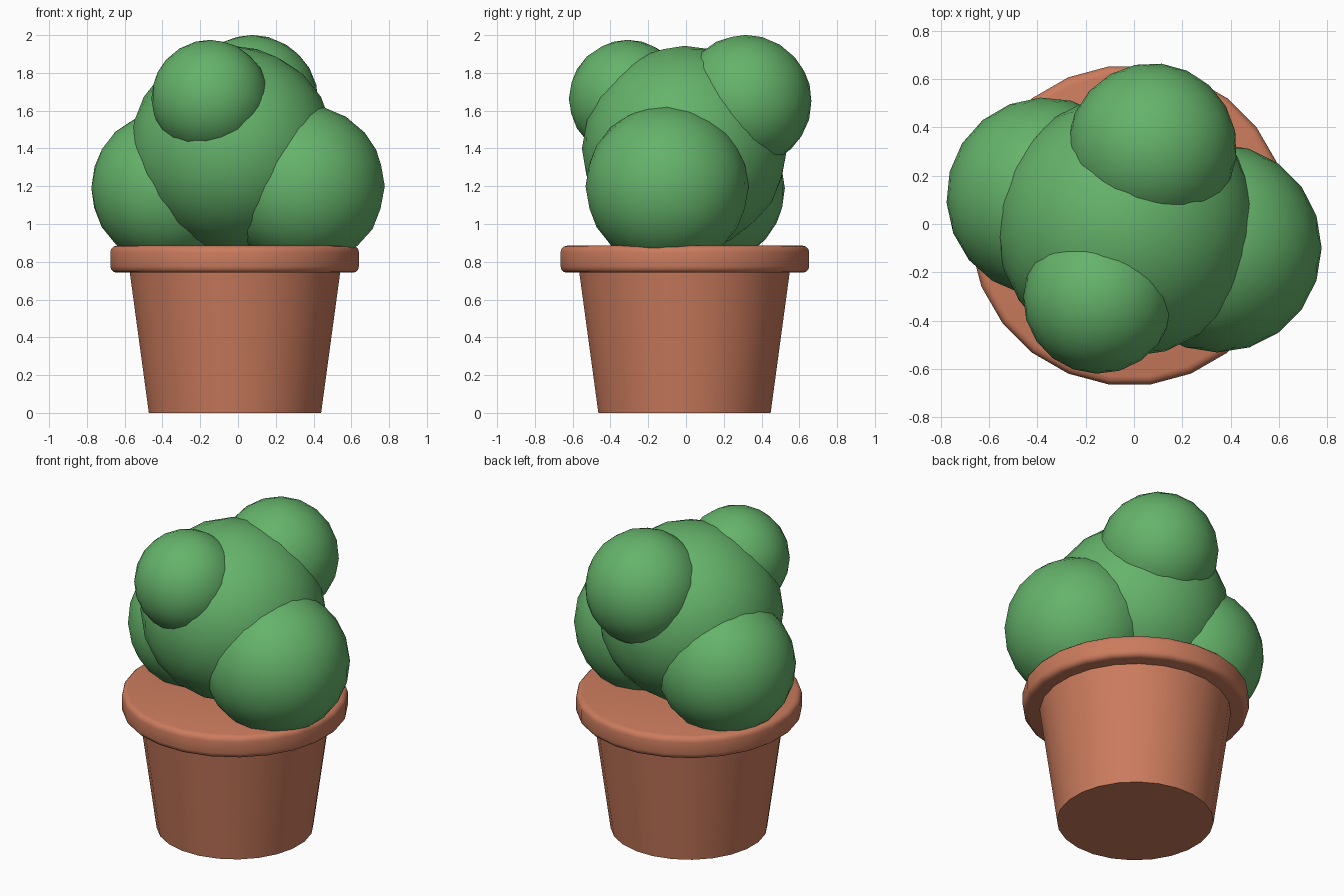
import bpy, bmesh, math
from mathutils import Matrix

if "Cube" in bpy.data.objects:
    bpy.data.objects.remove(bpy.data.objects["Cube"])

def material(name, rgb):
    m = bpy.data.materials.new(name)
    m.diffuse_color = (*rgb, 1)
    m.use_nodes = True
    m.node_tree.nodes["Principled BSDF"].inputs["Base Color"].default_value = m.diffuse_color
    return m

terracotta = material("terracotta", (0.60, 0.20, 0.11))
leaf_green = material("leaf_green", (0.13, 0.45, 0.145))

def finish(bm, name, mat, angle):
    bmesh.ops.recalc_face_normals(bm, faces=bm.faces)
    me = bpy.data.meshes.new(name)
    bm.to_mesh(me)
    bm.free()
    ob = bpy.data.objects.new(name, me)
    bpy.context.collection.objects.link(ob)
    me.materials.append(mat)
    bpy.ops.object.select_all(action='DESELECT')
    bpy.context.view_layer.objects.active = ob
    ob.select_set(True)
    bpy.ops.object.shade_smooth_by_angle(angle=math.radians(angle))
    return ob

def lathe(name, profile, mat, cx, cy, sides=24):
    """Closed solid of revolution from (radius, z) points."""
    bm = bmesh.new()
    rings = []
    for r, z in profile:
        rings.append([bm.verts.new((cx + r * math.cos((i + 0.5) * math.tau / sides),
                                    cy + r * math.sin((i + 0.5) * math.tau / sides), z))
                      for i in range(sides)])
    for a, b in zip(rings, rings[1:]):
        for i in range(sides):
            j = (i + 1) % sides
            bm.faces.new((a[i], a[j], b[j], b[i]))
    bm.faces.new(rings[0])
    bm.faces.new(rings[-1])
    return finish(bm, name, mat, 40)

def clump(name, centre, radius, turn):
    """Rounded ball of foliage."""
    bm = bmesh.new()
    bmesh.ops.create_icosphere(bm, subdivisions=3, radius=radius,
                               matrix=Matrix.Translation(centre) @ Matrix.Rotation(turn, 4, 'Z'))
    return finish(bm, name, leaf_green, 60)

# Tapered pot body
lathe("pot_body", [(0.46, 0), (0.564, 0.76)], terracotta, -0.016, -0.008)

# Rounded rim with a flat closed top
z0, z1, r, b = 0.742, 0.885, 0.664, 0.034
arc = [math.radians(a) for a in (0, 30, 60, 90)]
rim = [(r - b + b * math.sin(a), z0 + b - b * math.cos(a)) for a in arc]
rim += [(r - b + b * math.cos(a), z1 - b + b * math.sin(a)) for a in arc]
lathe("pot_rim", rim, terracotta, -0.018, -0.006)

# Foliage clumps
clump("foliage_main", (-0.03, -0.008, 1.40), 0.543, 0.3)
clump("foliage_left", (-0.365, 0.112, 1.19), 0.412, 1.0)
clump("foliage_right", (0.345, -0.10, 1.20), 0.432, 0.0)
clump("foliage_front_top", (-0.147, -0.308, 1.663), 0.312, 0.6)
clump("foliage_back_top", (0.075, 0.315, 1.65), 0.351, 0.2)
